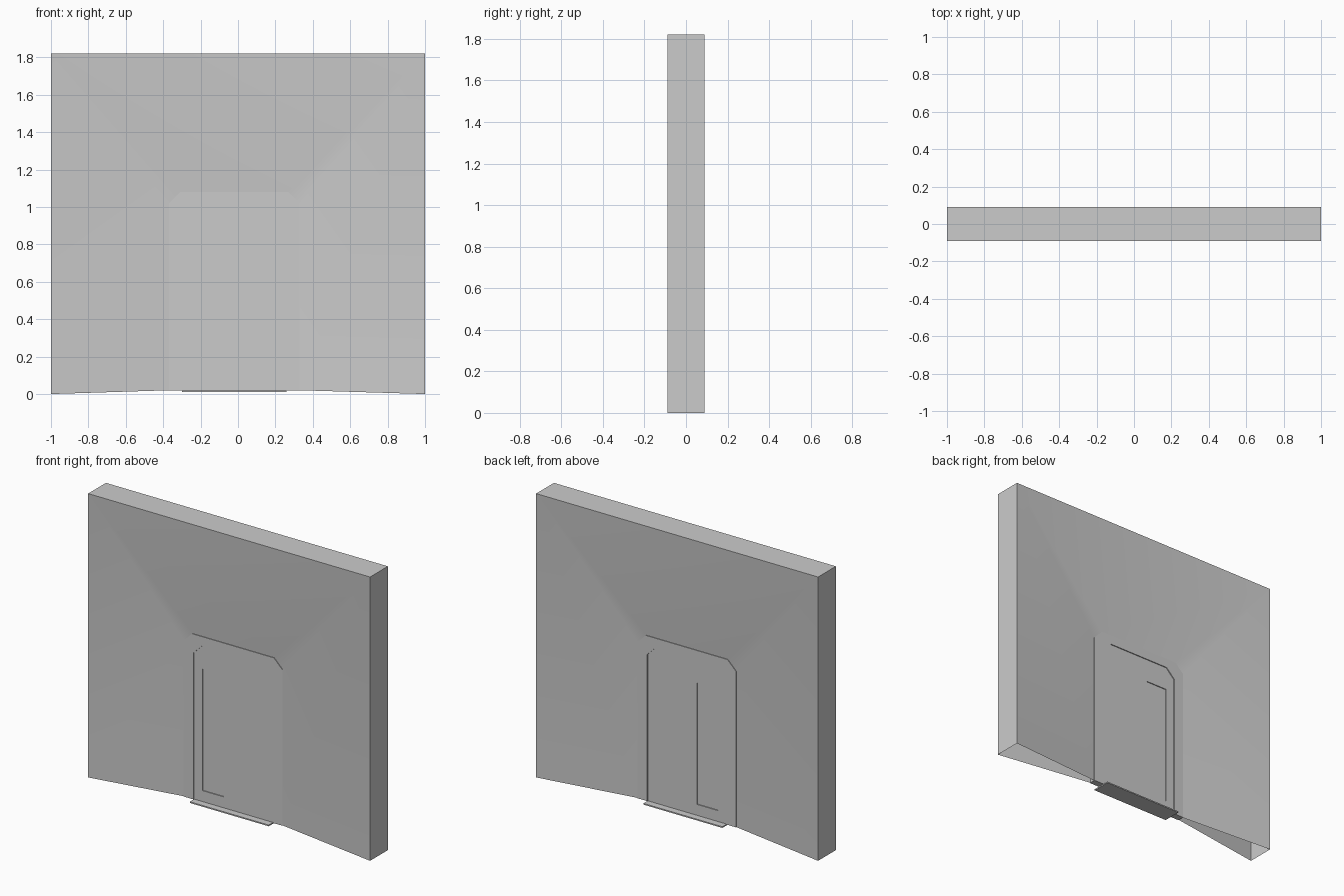
import bpy, bmesh, math

if "Cube" in bpy.data.objects:
    bpy.data.objects.remove(bpy.data.objects["Cube"])

H, T = 1.82, 0.09          # wall height and half thickness
CX = -0.02                 # door centre line
Z0 = 0.02                  # door bottom


def finish(name, bm, smooth=False):
    bmesh.ops.recalc_face_normals(bm, faces=bm.faces)
    me = bpy.data.meshes.new(name)
    bm.to_mesh(me)
    bm.free()
    ob = bpy.data.objects.new(name, me)
    bpy.context.collection.objects.link(ob)
    if smooth:
        bpy.ops.object.select_all(action='DESELECT')
        ob.select_set(True)
        bpy.context.view_layer.objects.active = ob
        bpy.ops.object.shade_smooth_by_angle(angle=math.radians(30))
    return ob


def arch(half, top, cut=0.06):
    """Door outline with chamfered top corners, bottom left to bottom right."""
    return [(CX - half, Z0), (CX - half, top - cut), (CX - half + cut, top),
            (CX + half - cut, top), (CX + half, top - cut), (CX + half, Z0)]


def path(bm, pts, y):
    return [bm.verts.new((x, y, z)) for x, z in pts]


def bridge(bm, a, b):
    for i in range(len(a) - 1):
        bm.faces.new((a[i], a[i + 1], b[i + 1], b[i]))


def box(bm, x, y, z):
    vs = bmesh.ops.create_cube(bm, size=1)['verts']
    for v in vs:
        v.co = [r[0] if c < 0 else r[1] for r, c in zip((x, y, z), v.co)]


# Wall: outer rim funnels inward to the door frame on both sides, open below
bm = bmesh.new()
rims = []
for s in (-1, 1):
    o = path(bm, [(-1, 0), (-1, H), (1, H), (1, 0)], s * T)
    i = path(bm, arch(0.35, 1.08), s * 0.018)
    for f in ((o[0], o[1], i[1], i[0]), (o[1], i[2], i[1]),
              (o[1], o[2], i[3], i[2]), (o[2], i[4], i[3]),
              (o[2], o[3], i[5], i[4])):
        bm.faces.new(f)
    rims.append(o)
bridge(bm, rims[0], rims[1])
finish("wall", bm, True)

# Door frame: flat chamfered arch with jambs
bm = bmesh.new()
outer, inner = arch(0.35, 1.08), arch(0.28, 1.02)
of, inf, inb, ob_ = (path(bm, p, y) for p, y in
                     ((outer, -0.022), (inner, -0.022), (inner, 0.022), (outer, 0.022)))
loop = [of, inf, inb, ob_]
for k in range(4):
    bridge(bm, loop[k], loop[(k + 1) % 4])
for e in (0, -1):
    bm.faces.new([l[e] for l in loop])
finish("door_frame", bm)

# Door slab
bm = bmesh.new()
f, b = path(bm, inner, -0.016), path(bm, inner, 0.016)
bm.faces.new(f)
bm.faces.new(b)
bridge(bm, f + f[:1], b + b[:1])
door = finish("door", bm)

# Shallow tall panel recess on both door faces
bm = bmesh.new()
for y in ((-0.05, -0.01), (0.01, 0.05)):
    box(bm, (-0.24, -0.09), y, (0.09, 0.87))
cutter = finish("recess_cutter", bm)
cutter.hide_render = True
cutter.display_type = 'WIRE'
mod = door.modifiers.new("recess", 'BOOLEAN')
mod.object = cutter
mod.operation = 'DIFFERENCE'
mod.solver = 'EXACT'

# Threshold plate
bm = bmesh.new()
box(bm, (-0.30, 0.26), (-0.06, 0.06), (0.012, 0.02))
finish("threshold", bm)
